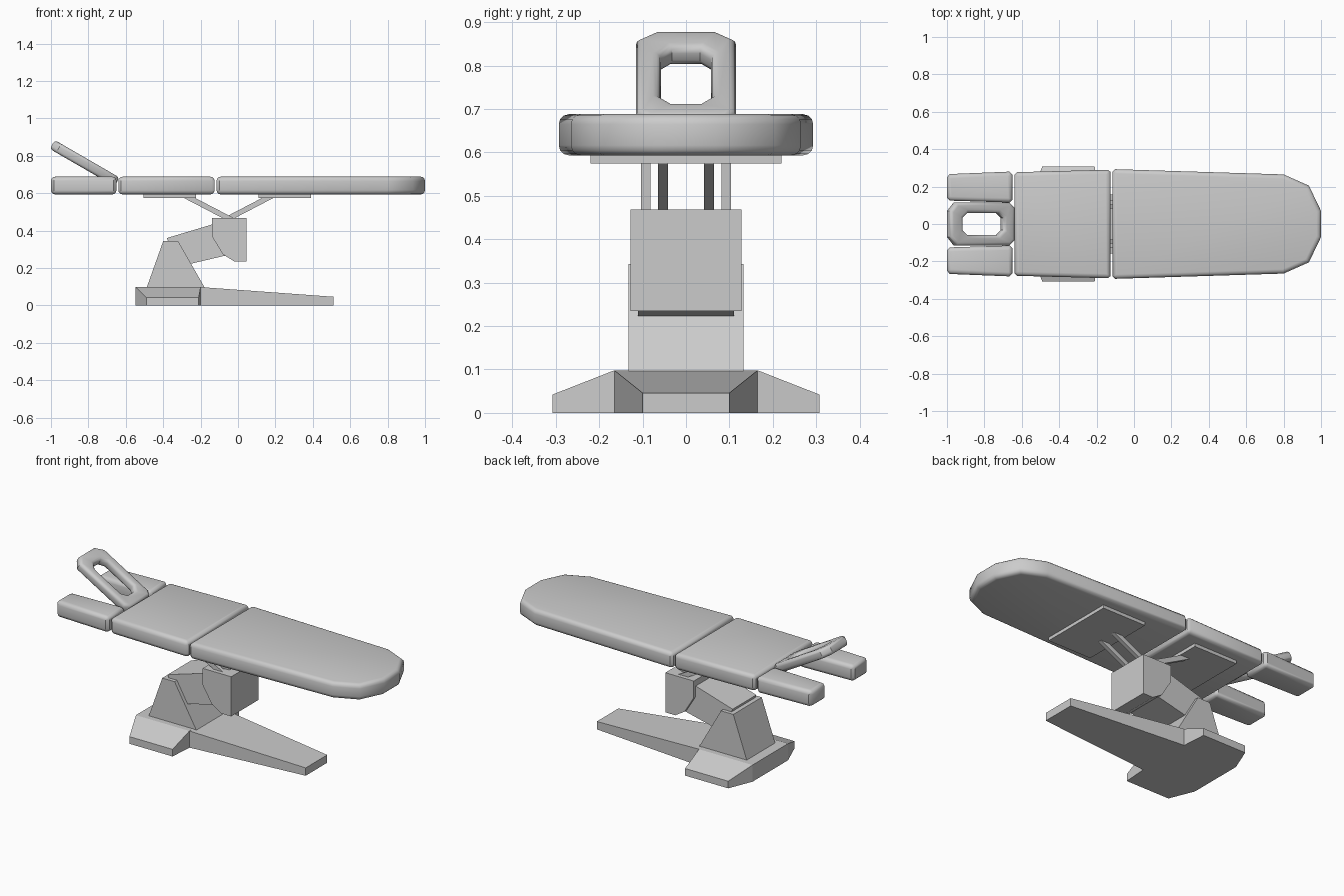
import bpy, bmesh, math
from mathutils import Matrix, Vector

if "Cube" in bpy.data.objects:
    bpy.data.objects.remove(bpy.data.objects["Cube"], do_unlink=True)

grey = bpy.data.materials.new("light grey")
grey.use_nodes = True
GREY = (0.6, 0.6, 0.6, 1)
grey.diffuse_color = GREY
grey.node_tree.nodes["Principled BSDF"].inputs["Base Color"].default_value = GREY


def finish(name, bm, smooth=False):
    bmesh.ops.recalc_face_normals(bm, faces=bm.faces[:])
    mesh = bpy.data.meshes.new(name)
    bm.to_mesh(mesh)
    bm.free()
    mesh.materials.append(grey)
    obj = bpy.data.objects.new(name, mesh)
    bpy.context.collection.objects.link(obj)
    if smooth:
        bpy.ops.object.select_all(action="DESELECT")
        obj.select_set(True)
        bpy.context.view_layer.objects.active = obj
        bpy.ops.object.shade_smooth_by_angle(angle=math.radians(40))
    return obj


def loft(name, sections):
    """Join matching closed sections and cap both ends."""
    bm = bmesh.new()
    rings = [[bm.verts.new(p) for p in s] for s in sections]
    n = len(rings[0])
    for a, b in zip(rings, rings[1:]):
        for i in range(n):
            j = (i + 1) % n
            bm.faces.new((a[i], a[j], b[j], b[i]))
    bm.faces.new(rings[0])
    bm.faces.new(rings[-1])
    return finish(name, bm)


def side_profile(name, points, half_width):
    return loft(name, [[(x, y, z) for x, z in points] for y in (-half_width, half_width)])


def box(name, x0, x1, y0, y1, z0, z1):
    return loft(name, [[(x0, y0, z), (x1, y0, z), (x1, y1, z), (x0, y1, z)] for z in (z0, z1)])


def round_rims(bm, width):
    """Round every edge lying around the top and bottom faces."""
    rims = [e for e in bm.edges if abs(e.verts[0].co.z - e.verts[1].co.z) < 1e-5
            and e.calc_face_angle(0) > 1]
    bmesh.ops.bevel(bm, geom=rims, offset=width, segments=3, profile=0.5,
                    affect="EDGES", clamp_overlap=True)


def cushion(name, outline, z0=0.593, z1=0.688, width=0.032):
    bm = bmesh.new()
    face = bm.faces.new([bm.verts.new((x, y, z0)) for x, y in outline])
    out = bmesh.ops.extrude_face_region(bm, geom=[face])
    for v in out["geom"]:
        if isinstance(v, bmesh.types.BMVert):
            v.co.z = z1
    bmesh.ops.recalc_face_normals(bm, faces=bm.faces[:])
    round_rims(bm, width)
    return finish(name, bm, True)


def mirrored(half):
    return half + [(x, -y) for x, y in reversed(half)]


# Padded top
cushion("leg_cushion", mirrored([(-0.115, 0.28), (-0.1, 0.293), (0.8, 0.265),
                                 (0.935, 0.205), (1.0, 0.07)]))
cushion("seat_cushion", mirrored([(-0.64, 0.262), (-0.625, 0.277),
                                  (-0.14, 0.29), (-0.125, 0.278)]))
for side, label in ((1, "left"), (-1, "right")):
    cushion(label + "_arm_cushion", [(x, side * y) for x, y in (
        (-1, 0.14), (-0.985, 0.125), (-0.665, 0.115), (-0.65, 0.13),
        (-0.65, 0.265), (-0.665, 0.28), (-0.985, 0.267), (-1, 0.25))], width=0.022)

# Tilted headrest ring with an opening for the face
bm = bmesh.new()
outer = mirrored([(-0.2, 0.07), (-0.16, 0.115), (0.17, 0.115), (0.2, 0.09)])
inner = mirrored([(-0.12, 0.032), (-0.09, 0.058), (0.1, 0.058), (0.13, 0.032)])
T = 0.027
rings = [[bm.verts.new((x, y, z)) for x, y in loop]
         for loop, z in ((outer, -T), (outer, T), (inner, T), (inner, -T))]
for k in range(4):
    a, b = rings[k], rings[(k + 1) % 4]
    for i in range(8):
        j = (i + 1) % 8
        bm.faces.new((a[i], a[j], b[j], b[i]))
bmesh.ops.recalc_face_normals(bm, faces=bm.faces[:])
round_rims(bm, 0.018)
bm.transform(Matrix.Translation((-0.82, 0, 0.76)) @ Matrix.Rotation(math.radians(30), 4, "Y"))
finish("headrest", bm, True)

# Mounting plates and diagonal struts
box("seat_plate", -0.505, -0.225, -0.22, 0.22, 0.574, 0.6)
box("leg_plate", 0.11, 0.39, -0.22, 0.22, 0.574, 0.6)
for label, y, foot, head in (("seat", 0.093, -0.03, -0.28), ("leg", 0.053, -0.07, 0.18)):
    for side in (1, -1):
        d = Vector((head - foot, 0, 0.13)).normalized()
        off = 0.014 * Vector((-d.z, 0, d.x))
        pts = [(foot + off.x, 0.455 + off.z), (head + off.x, 0.585 + off.z),
               (head - off.x, 0.585 - off.z), (foot - off.x, 0.455 - off.z)]
        strut = side_profile(f"{label}_strut_{'left' if side > 0 else 'right'}", pts, 0.011)
        strut.location.y = side * y

# Lifting mechanism
side_profile("lift_head", [(-0.14, 0.468), (0.045, 0.468), (0.045, 0.235), (-0.02, 0.235),
                           (-0.08, 0.272), (-0.14, 0.37)], 0.128)
side_profile("lift_arm", [(-0.38, 0.36), (-0.12, 0.438), (-0.05, 0.27),
                          (-0.25, 0.223), (-0.34, 0.25)], 0.11)
side_profile("column", [(-0.49, 0.09), (-0.4, 0.343), (-0.32, 0.343), (-0.175, 0.09)], 0.132)

# Floor base with sloping wings and a long tapered foot
loft("base", [[(x0, y, 0), (x1, y, 0), (x1, y, h), (x0, y, h)] for y, x0, x1, h in (
    (-0.308, -0.49, -0.21, 0.042), (-0.165, -0.548, -0.2, 0.098),
    (0.165, -0.548, -0.2, 0.098), (0.308, -0.49, -0.21, 0.042))])
loft("base_foot", [[(x, -w, 0), (x, w, 0), (x, w, h), (x, -w, h)]
                   for x, w, h in ((-0.205, 0.165, 0.098), (0.51, 0.1, 0.046))])
